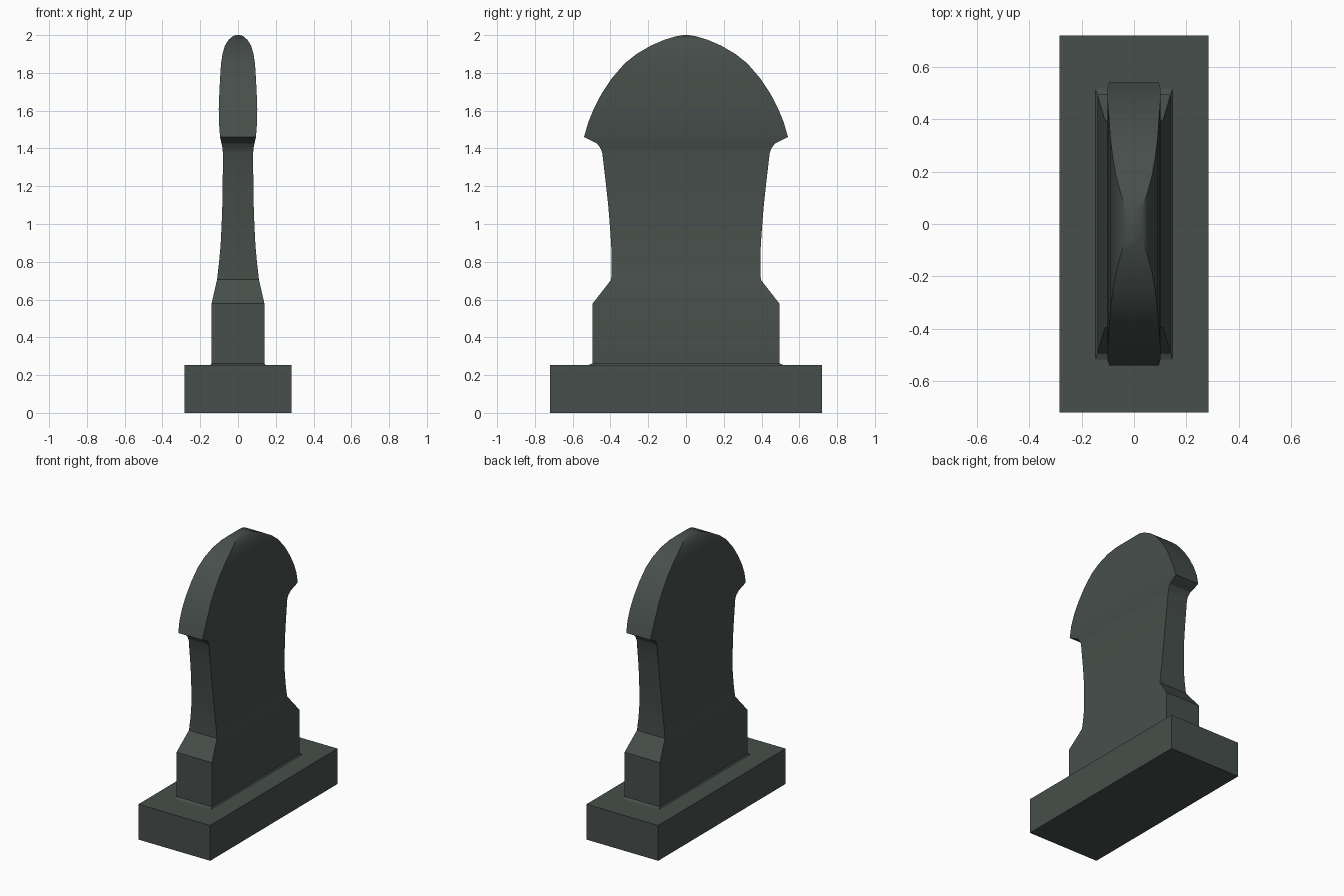
import bpy, bmesh, math

if "Cube" in bpy.data.objects:
    bpy.data.objects.remove(bpy.data.objects["Cube"])

stone = bpy.data.materials.new("dark grey green stone")
stone.diffuse_color = (0.062, 0.078, 0.070, 1)
stone.use_nodes = True
stone.node_tree.nodes["Principled BSDF"].inputs["Base Color"].default_value = stone.diffuse_color


def loft(name, rings):
    """Stack of rectangles (half x, half y, z), capped at both ends."""
    bm = bmesh.new()
    loops = [[bm.verts.new((sx * hx, sy * hy, z))
              for sx, sy in ((-1, -1), (1, -1), (1, 1), (-1, 1))]
             for hx, hy, z in rings]
    for a, b in zip(loops, loops[1:]):
        for i in range(4):
            j = (i + 1) % 4
            bm.faces.new((a[i], a[j], b[j], b[i]))
    bm.faces.new(loops[0][::-1])
    bm.faces.new(loops[-1])
    bmesh.ops.recalc_face_normals(bm, faces=bm.faces)
    me = bpy.data.meshes.new(name)
    bm.to_mesh(me)
    bm.free()
    me.materials.append(stone)
    ob = bpy.data.objects.new(name, me)
    bpy.context.collection.objects.link(ob)
    bpy.ops.object.select_all(action='DESELECT')
    ob.select_set(True)
    bpy.context.view_layer.objects.active = ob
    bpy.ops.object.shade_smooth_by_angle(angle=math.radians(25))
    return ob


# plinth slab
loft("plinth", [(0.284, 0.72, 0), (0.284, 0.72, 0.253)])

# upright stone: pedestal, sloped shoulder, waisted body, flared cap, dome
loft("headstone", [
    (0.15, 0.525, 0.25), (0.14, 0.495, 0.262), (0.14, 0.495, 0.578),
    (0.111, 0.396, 0.705), (0.10, 0.394, 0.80), (0.092, 0.396, 0.89),
    (0.087, 0.403, 0.99), (0.083, 0.412, 1.10), (0.081, 0.425, 1.22),
    (0.080, 0.443, 1.375), (0.082, 0.452, 1.40), (0.087, 0.470, 1.425),
    (0.095, 0.540, 1.46), (0.101, 0.517, 1.54), (0.102, 0.488, 1.61),
    (0.099, 0.447, 1.69), (0.095, 0.394, 1.77), (0.090, 0.325, 1.85),
    (0.082, 0.262, 1.90), (0.069, 0.185, 1.945), (0.050, 0.115, 1.975),
    (0.030, 0.055, 1.993), (0.012, 0.015, 2.0)])
